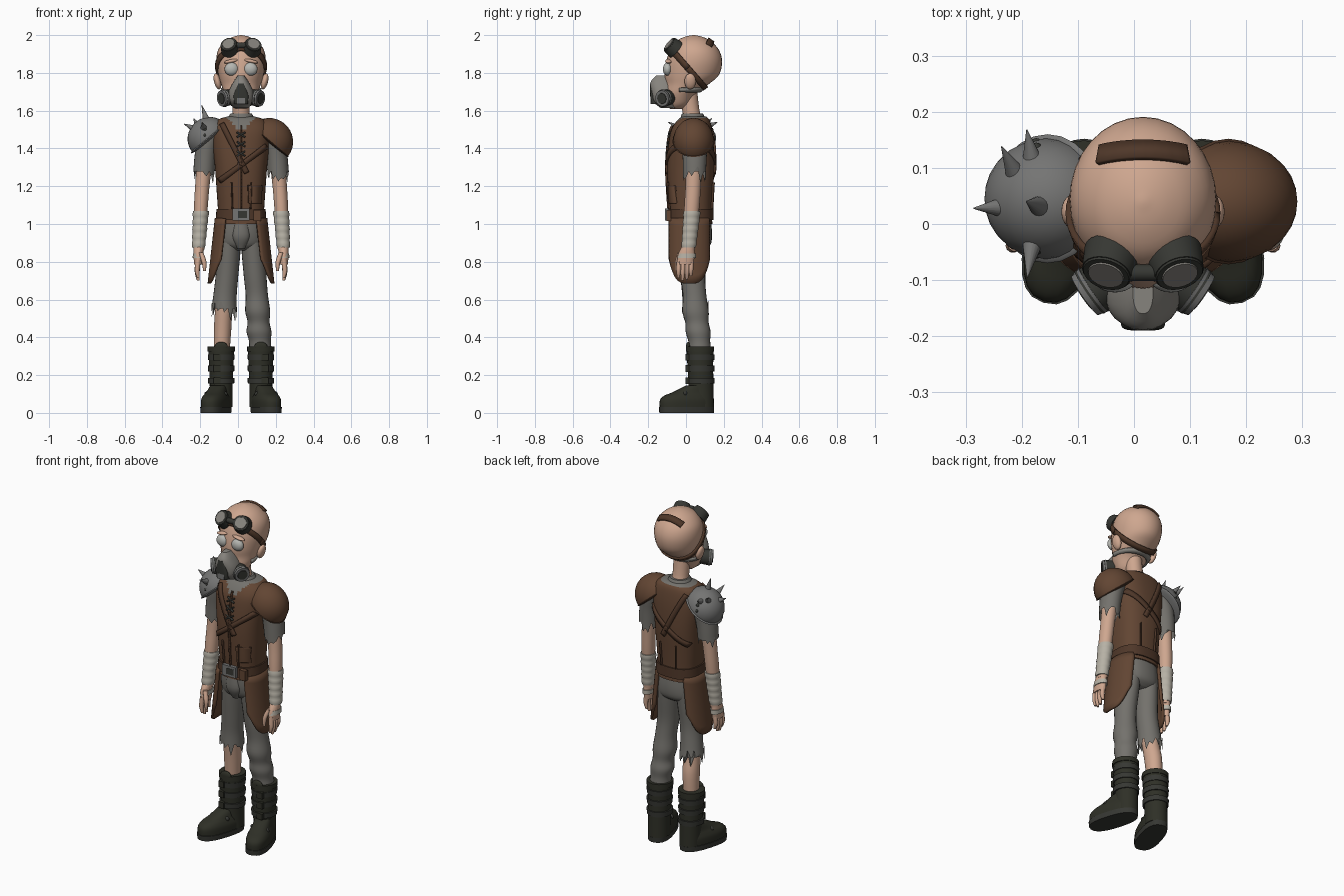
import bpy, bmesh, math, random
from math import sin, cos, pi, radians
from mathutils import Vector, Matrix
from mathutils.bvhtree import BVHTree

if "Cube" in bpy.data.objects:
    bpy.data.objects.remove(bpy.data.objects["Cube"])

random.seed(4)
CX = 0.016  # the body's midline


def material(name, hexa):
    lin = [(int(hexa[i:i + 2], 16) / 255) ** 2.2 for i in (0, 2, 4)]
    m = bpy.data.materials.new(name)
    m.diffuse_color = (*lin, 1)
    m.use_nodes = True
    m.node_tree.nodes["Principled BSDF"].inputs["Base Color"].default_value = m.diffuse_color
    return m


SKIN = material("skin", "CDA58E")
BROWN = material("brown leather", "624736")
STRAP = material("strap leather", "503A2D")
CLOTH = material("grey cloth", "73716C")
BOOT = material("boot black", "32332B")
WRAP = material("bandage", "B5B0A4")
METAL = material("metal grey", "747473")
MASK = material("mask grey", "85827C")
DARK = material("dark rubber", "393A36")
EYE = material("pale glass", "B4B5B0")


def finish(name, bm, mat, angle=40):
    bmesh.ops.recalc_face_normals(bm, faces=bm.faces)
    me = bpy.data.meshes.new(name)
    bm.to_mesh(me)
    bm.free()
    ob = bpy.data.objects.new(name, me)
    bpy.context.collection.objects.link(ob)
    me.materials.append(mat)
    bpy.ops.object.select_all(action='DESELECT')
    ob.select_set(True)
    bpy.context.view_layer.objects.active = ob
    bpy.ops.object.shade_smooth_by_angle(angle=radians(angle))
    return ob


def loft(name, rings, mat, n=24, e=2.0, sub=4, rot=0.0, torn=0.0):
    """Skin through horizontal rings (x, y, z, rx, ry), smoothly interpolated."""
    full = []
    for i in range(len(rings) - 1):
        a, b, c, d = (rings[max(0, min(len(rings) - 1, i + k))] for k in (-1, 0, 1, 2))
        for j in range(sub):
            t = j / sub
            full.append([q + .5 * t * (r - p + t * (2 * p - 5 * q + 4 * r - s + t * (3 * (q - r) + s - p)))
                         for p, q, r, s in zip(a, b, c, d)])
    full.append(rings[-1])
    bm, loops = bmesh.new(), []
    for k, (x, y, z, rx, ry) in enumerate(full):
        loop = []
        for i in range(n):
            c, s = cos(2 * pi * i / n), sin(2 * pi * i / n)
            px = rx * math.copysign(abs(c) ** (2 / e), c)
            py = ry * math.copysign(abs(s) ** (2 / e), s)
            dz = torn * (random.random() - .3) * (1 if i % 2 else -1) if k == len(full) - 1 else 0
            loop.append(bm.verts.new((CX + x + px * cos(rot) - py * sin(rot), y + px * sin(rot) + py * cos(rot), z + dz)))
        loops.append(loop)
    for a, b in zip(loops, loops[1:]):
        for i in range(n):
            bm.faces.new((a[i], a[(i + 1) % n], b[(i + 1) % n], b[i]))
    bm.faces.new(loops[0])
    if not torn:
        bm.faces.new(loops[-1])
    return finish(name, bm, mat)


def rod(name, p, q, r1, r2, mat, n=16):
    """Cylinder or cone between two points."""
    p, q = Vector(p), Vector(q)
    m = Matrix.Translation((p + q) / 2 + Vector((CX, 0, 0))) @ (q - p).to_track_quat('Z', 'Y').to_matrix().to_4x4()
    bm = bmesh.new()
    bmesh.ops.create_cone(bm, cap_ends=True, segments=n, radius1=r1, radius2=r2, depth=(q - p).length, matrix=m)
    return finish(name, bm, mat)


def solid(name, loc, size, mat, ry=0.0, kind="ball", rx=0.0):
    """Ball, upper dome or box with radii / half sizes."""
    bm = bmesh.new()
    if kind == "box":
        bmesh.ops.create_cube(bm, size=2)
    else:
        bmesh.ops.create_uvsphere(bm, u_segments=24, v_segments=16, radius=1)
    if kind == "dome":
        bmesh.ops.bisect_plane(bm, geom=bm.verts[:] + bm.edges[:] + bm.faces[:], plane_co=(0, 0, -.01), plane_no=(0, 0, -1), clear_outer=True)
        bmesh.ops.holes_fill(bm, edges=[x for x in bm.edges if x.is_boundary])
    bm.transform(Matrix.Translation((CX + loc[0], loc[1], loc[2])) @ Matrix.Rotation(ry, 4, 'Y') @ Matrix.Rotation(rx, 4, 'X') @ Matrix.Diagonal((*size, 1)))
    return finish(name, bm, mat)


def thicken(ob, t):
    m = ob.modifiers.new("thickness", 'SOLIDIFY')
    m.thickness, m.offset = t, 0


def ribbon(name, target, samples, mat, t=.012):
    """Strap laid on a surface; samples are (start a, start b, direction)."""
    tree = BVHTree.FromPolygons([v.co for v in target.data.vertices], [p.vertices[:] for p in target.data.polygons])
    bm, prev = bmesh.new(), None
    for a, b, d in samples:
        hits = [tree.ray_cast(Vector(o) + Vector((CX, 0, 0)), Vector(d))[0] for o in (a, b)]
        cur = [bm.verts.new(h - Vector(d).normalized() * .005) for h in hits] if all(hits) else None
        if prev and cur:
            bm.faces.new((*prev, cur[1], cur[0]))
        prev = cur
    thicken(finish(name, bm, mat), t)


# Head, neck and ears
head = loft("head", [(0, -.05, 1.61, .03, .035), (0, -.04, 1.635, .06, .06), (0, -.03, 1.69, .088, .085),
                     (0, .005, 1.74, .105, .115), (0, .03, 1.79, .12, .145), (0, .043, 1.86, .131, .148),
                     (0, .045, 1.92, .122, .13), (0, .04, 1.965, .088, .095), (0, .04, 1.99, .045, .05),
                     (0, .04, 2.0, .005, .005)], SKIN, n=32)
loft("neck", [(0, .055, 1.5, .06, .06), (0, .03, 1.58, .046, .046), (0, .01, 1.7, .048, .05)], SKIN)
for s in (-1, 1):
    solid("ear", (s * .125, .022, 1.755), (.018, .03, .043), SKIN, ry=s * .25)
    solid("eye", (s * .05, -.098, 1.82), (.037, .024, .035), EYE)
    solid("brow", (s * .052, -.092, 1.862), (.04, .018, .01), SKIN, ry=s * .2)

# Goggles on the forehead
look = Vector((0, -.78, .62))
for s in (-1, 1):
    c, d = Vector((s * .06, -.072, 1.938)), (look + Vector((s * .25, 0, 0))).normalized()
    rod("goggle_frame", c - d * .025, c + d * .02, .052, .045, DARK, 24)
    rod("goggle_rim", c + d * .014, c + d * .024, .045, .042, DARK, 24)
    rod("goggle_lens", c + d * .02, c + d * .027, .034, .032, MASK, 24)
rod("goggle_bridge", (-.03, -.087, 1.945), (.03, -.087, 1.945), .015, .015, DARK)


def head_ring(centre, normal, w, a0, a1):
    u, nrm = Vector((1, 0, 0)), Vector(normal).normalized()
    v = nrm.cross(u)
    out = []
    for i in range(41):
        a = a0 + (a1 - a0) * i / 40
        d = u * cos(a) + v * sin(a)
        out.append((Vector(centre) + d + nrm * w, Vector(centre) + d - nrm * w, -d))
    return out


ribbon("goggle_strap", head, head_ring((0, .01, 1.825), (0, .74, .65), .015, 0, 2 * pi), STRAP)
ribbon("crown_strap", head, head_ring((0, .09, 1.86), (0, -.93, .35), .018, radians(50), radians(130)), STRAP)
ribbon("mask_strap", head, head_ring((0, .0, 1.71), (0, 0, 1), .01, radians(-20), radians(200)), MASK)

# Breathing mask with two filters
loft("mask", [(0, -.085, 1.615, .04, .05), (0, -.108, 1.65, .065, .068), (0, -.118, 1.70, .066, .068),
              (0, -.122, 1.75, .042, .066), (0, -.12, 1.785, .018, .04)], MASK, e=2.4)
loft("mask_front", [(0, -.165, 1.635, .036, .018), (0, -.17, 1.68, .04, .02), (0, -.172, 1.745, .018, .018)], DARK, e=4, sub=1)
solid("mask_vent", (0, -.172, 1.65), (.022, .016, .016), METAL, kind="box")
for s in (-1, 1):
    c, d = Vector((s * .075, -.108, 1.668)), Vector((s * .8, -.55, -.1)).normalized()
    rod("filter", c - d * .03, c + d * .025, .04, .046, DARK, 24)
    rod("filter_rim", c + d * .015, c + d * .035, .047, .042, METAL, 24)
    rod("filter_cap", c + d * .03, c + d * .038, .03, .028, DARK, 24)

# Vest, with the shirt showing in the neckline
vest = loft("vest", [(0, .025, 1.0, .128, .115), (0, .025, 1.06, .122, .112), (0, .024, 1.16, .128, .118),
                     (0, .025, 1.3, .138, .125), (0, .027, 1.42, .15, .12), (0, .03, 1.5, .15, .108),
                     (0, .04, 1.55, .125, .085), (0, .045, 1.57, .07, .06)], BROWN, n=48, e=2.5, sub=5)
vest.data.materials.append(CLOTH)
for f in vest.data.polygons:
    x, y, z = f.center
    if z > 1.562 or (y < 0 and z > 1.49 + .9 * abs(x - CX)):
        f.material_index = 1
loft("shirt_collar", [(0, .04, 1.52, .085, .08), (0, .036, 1.565, .068, .064), (0, .034, 1.585, .056, .055)], CLOTH)


def chest(p, q, w, side):
    p, q = Vector(p), Vector(q)
    n = Vector((-(q - p).y, (q - p).x)).normalized() * w
    pts = [p.lerp(q, i / 24) for i in range(25)]
    return [((*(k + n),), (*(k - n),), side) for k in pts]


def strap(name, p, q, w, side, mat):
    rows = [((a[0], -side, a[1]), (b[0], -side, b[1]), (0, side, 0)) for a, b, _ in chest(p, q, w, side)]
    ribbon(name, vest, rows, mat)


for side in (1, -1):
    strap("cross_strap", (-.1, 1.53), (.03, 1.27), .014, side, STRAP)
    strap("cross_strap", (.145, 1.42), (-.125, 1.22), .014, side, STRAP)
    strap("side_seam", (-.05, 1.22), (-.045, 1.08), .003, side, STRAP)
    strap("side_seam", (.055, 1.22), (.05, 1.08), .003, side, STRAP)
strap("front_opening", (0, 1.52), (0, 1.08), .004, 1, STRAP)
strap("pocket", (.075, 1.2), (.075, 1.11), .034, 1, BROWN)
strap("pocket_flap", (.075, 1.205), (.075, 1.175), .037, 1, STRAP)
solid("cross_ring", (0, -.103, 1.315), (.02, .008, .02), STRAP)
for z in (1.36, 1.41, 1.46):
    strap("lace", (-.022, z), (.022, z + .025), .004, 1, DARK)
    strap("lace", (.022, z), (-.022, z + .025), .004, 1, DARK)

# Belt
loft("belt", [(0, .025, 1.02, .134, .121), (0, .025, 1.08, .130, .12)], STRAP, n=40, e=2.5, sub=1)
solid("belt_buckle", (0, -.1, 1.05), (.045, .01, .032), METAL, kind="box")
solid("buckle_inset", (.008, -.108, 1.05), (.024, .004, .018), DARK, kind="box")
solid("belt_loop", (.085, -.092, 1.045), (.02, .012, .03), BROWN, kind="box")

# Hips and trouser legs, one torn off at the knee
loft("hips", [(0, .025, 1.03, .118, .105), (0, .03, .95, .122, .108), (0, .035, .89, .118, .095),
              (0, .035, .86, .07, .06)], CLOTH, e=2.4)
loft("fly_fold", [(0, -.06, 1.0, .04, .03), (0, -.065, .93, .045, .025), (0, -.04, .87, .02, .02)], CLOTH)
top = [(.06, .035, .93, .06, .09), (.066, .035, .84, .062, .08), (.075, .036, .72, .06, .066)]
loft("long_trouser_leg", top + [(.084, .046, .62, .059, .062), (.088, .05, .54, .066, .07), (.093, .058, .48, .058, .062),
     (.095, .064, .43, .066, .066), (.1, .07, .38, .058, .058), (.103, .073, .33, .06, .06)], CLOTH)
loft("torn_trouser_leg", [(-x, *r) for x, *r in top] + [(-.085, .044, .62, .062, .064), (-.09, .05, .54, .068, .07)], CLOTH, torn=.09)
loft("bare_shin", [(-.082, .042, .66, .05, .052), (-.092, .052, .54, .046, .05), (-.097, .066, .45, .046, .052),
                   (-.102, .073, .33, .042, .045)], SKIN)

for s in (-1, 1):
    # Side flap of leather over the hip
    bm = bmesh.new()
    grid = []
    for j in range(9):
        v, row = j / 8, []
        for i in range(17):
            a = radians(-68 + 136 * i / 16)
            k = abs(sin(a) / sin(radians(68)))
            row.append(bm.verts.new((CX + s * (.132 + .038 * v) * cos(a) ** .5, .018 + .112 * sin(a), 1.03 - v * (.345 - .13 * k ** 4))))
        grid.append(row)
    for r, q in zip(grid, grid[1:]):
        for i in range(16):
            bm.faces.new((r[i], r[i + 1], q[i + 1], q[i]))
    thicken(finish("hip_flap", bm, BROWN), .014)

    # Boots with sole, straps and buckles
    X, turn = s * .105, s * radians(17)

    def foot(z, back, rx, ry):
        return (s * .133 - s * back * .3, .003 + back, z, rx, ry)
    loft("boot_sole", [foot(0, 0, .066, .148), foot(.03, 0, .068, .15)], DARK, e=2.5, sub=1, rot=turn)
    loft("boot_foot", [foot(.02, 0, .064, .146), foot(.065, 0, .065, .146), foot(.09, .008, .058, .132),
                       foot(.11, .03, .05, .105), foot(.145, .065, .045, .07)], BOOT, e=2.4, rot=turn)
    loft("boot_shaft", [(X, .082, .03, .06, .066), (X, .08, .12, .06, .066), (X, .076, .24, .064, .068), (X, .074, .345, .069, .072)], BOOT)
    loft("boot_cuff", [(X, .074, .325, .073, .075), (X, .074, .352, .073, .075)], BOOT, sub=1)
    solid("boot_tongue", (X, .012, .35), (.035, .012, .026), BOOT)
    for z in (.17, .235, .295):
        loft("boot_strap", [(X, .077, z - .015, .069, .073), (X, .077, z + .015, .071, .075)], DARK, sub=1)
        solid("boot_buckle", (X + s * .022, .007, z), (.018, .01, .018), BOOT, kind="box")
    solid("instep_strap", (s * .133, -.005, .1), (.062, .02, .024), DARK)

    # Sleeve, arm, bandage
    loft("sleeve", [(s * .11, .035, 1.52, .05, .055), (s * .165, .045, 1.45, .062, .07), (s * .188, .046, 1.36, .058, .064),
                    (s * .197, .045, 1.26, .056, .06)], CLOTH, torn=.07)
    loft("arm", [(s * .19, .045, 1.36, .042, .045), (s * .205, .038, 1.2, .038, .041), (s * .213, .03, 1.08, .036, .04),
                 (s * .223, .014, .86, .028, .032)], SKIN)
    loft("forearm_bandage", [(s * (.212 + .0013 * i), .032 - .0018 * i, 1.07 - .0195 * i, .041 - .0008 * i + .003 * (i % 2),
                              .043 - .0006 * i + .003 * (i % 2)) for i in range(11)], WRAP, sub=2)
    # Hand
    loft("palm", [(s * .223, .014, .89, .027, .03), (s * .226, .002, .84, .026, .044), (s * .226, -.004, .785, .022, .044)], SKIN)
    loft("palm_bandage", [(s * .225, .006, .845, .03, .046), (s * .226, .003, .82, .03, .049)], WRAP, sub=1)
    for k in range(4):
        y, l = -.037 + .022 * k, (.075, .09, .085, .065)[k]
        loft("finger", [(s * .227, y, .81, .014, .012), (s * .232, y - .002, .79 - l * .5, .013, .012),
                        (s * .226, y - .003, .79 - l, .007, .007)], SKIN, n=10)
    loft("thumb", [(s * .213, -.03, .85, .013, .014), (s * .196, -.046, .80, .013, .013), (s * .193, -.05, .75, .007, .007)], SKIN, n=10)

# Shoulder guards: leather dome and spiked metal dome
tilt = radians(40)
solid("leather_shoulder", (.152, .04, 1.438), (.125, .108, .122), BROWN, ry=tilt, kind="dome")
solid("leather_shoulder_rim", (.152, .04, 1.438), (.13, .112, .01), STRAP, ry=tilt)
solid("metal_shoulder", (-.17, .045, 1.455), (.115, .108, .11), METAL, ry=-tilt, kind="dome")
solid("metal_shoulder_rim", (-.17, .045, 1.455), (.125, .115, .014), METAL, ry=-tilt)
for base, tip in (((-.195, .10, 1.51), (-.207, .168, 1.54)), ((-.222, .08, 1.51), (-.252, .138, 1.56)),
                  ((-.24, .03, 1.5), (-.302, .028, 1.53)), ((-.18, .03, 1.54), (-.208, .04, 1.63)),
                  ((-.195, -.02, 1.5), (-.206, -.095, 1.54))):
    rod("shoulder_spike", base, tip, .022, .001, METAL)
for y, z in ((-.052, 1.47), (-.045, 1.5), (.143, 1.47), (.135, 1.5)):
    solid("shoulder_rivet", (-.19, y, z), (.01, .01, .01), DARK)
